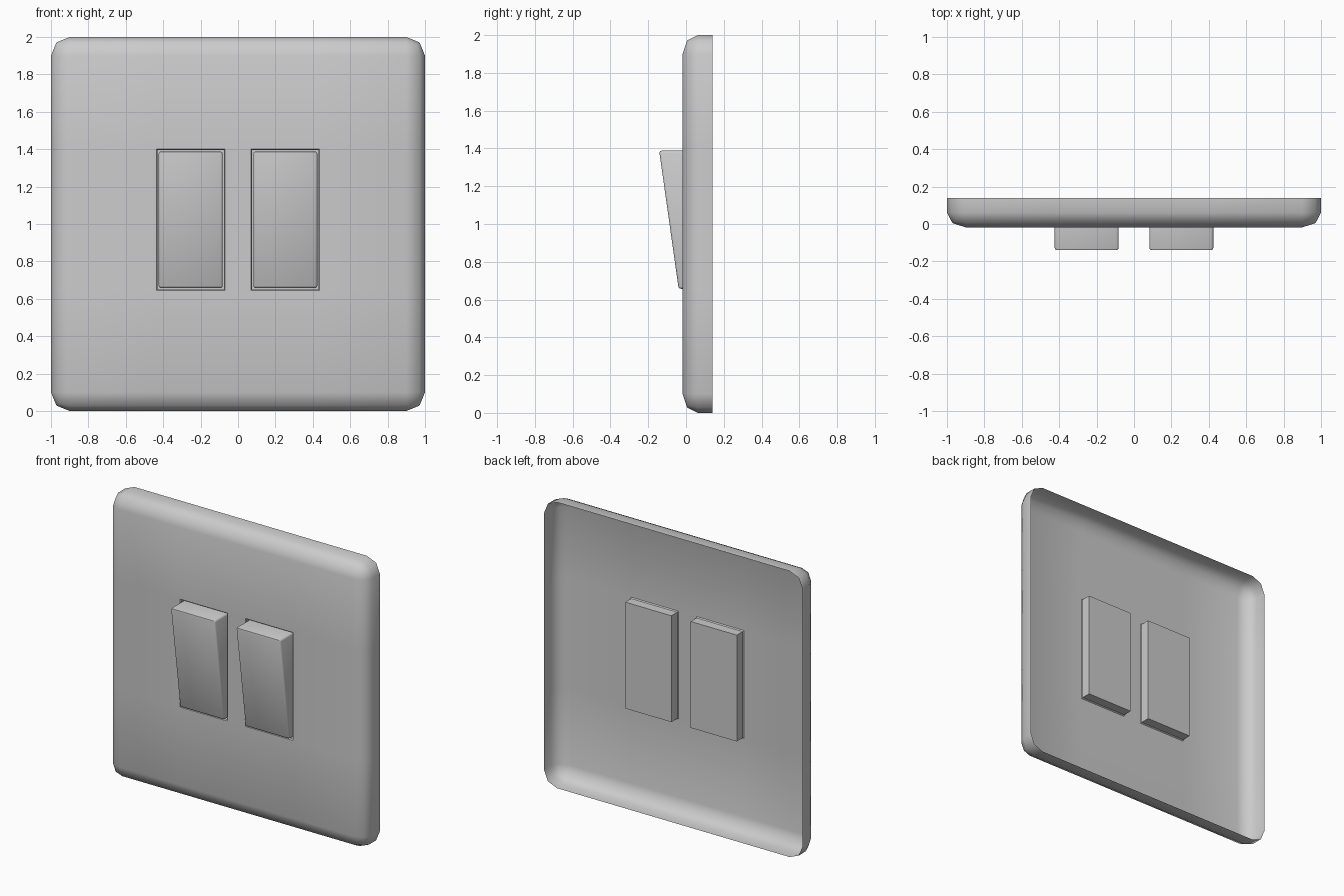
import bpy, bmesh
from mathutils import Vector

if "Cube" in bpy.data.objects:
    bpy.data.objects.remove(bpy.data.objects["Cube"])

CX = 0.253            # switch centre, left and right of the middle
FLOOR_Y = 0.055       # back of the recesses
FRONT_Y = -0.018      # front face of the plate


def finish(bm, name, angle):
    me = bpy.data.meshes.new(name)
    bm.to_mesh(me)
    bm.free()
    ob = bpy.data.objects.new(name, me)
    bpy.context.collection.objects.link(ob)
    bpy.ops.object.select_all(action='DESELECT')
    ob.select_set(True)
    bpy.context.view_layer.objects.active = ob
    bpy.ops.object.shade_smooth_by_angle(angle=angle)
    return ob


def open_back_prism(profile, x0, x1, radius, segments):
    """Extrude a (y, z) profile along x; the last profile edge is left open."""
    bm = bmesh.new()
    a = [bm.verts.new((x0, y, z)) for y, z in profile]
    b = [bm.verts.new((x1, y, z)) for y, z in profile]
    bm.faces.new(a)
    bm.faces.new(b[::-1])
    for i in range(len(profile) - 1):
        bm.faces.new((a[i], b[i], b[i + 1], a[i + 1]))
    bmesh.ops.recalc_face_normals(bm, faces=bm.faces)
    # make sure the front looks towards -y
    front = min(bm.faces, key=lambda f: f.calc_center_median().y)
    if front.normal.y > 0:
        bmesh.ops.reverse_faces(bm, faces=bm.faces)
    bmesh.ops.bevel(bm, geom=[e for e in bm.edges if not e.is_boundary],
                    offset=radius, segments=segments, profile=0.5,
                    affect='EDGES', clamp_overlap=True)
    return bm


# Wall plate: rounded open shell, then flattened in depth
bm = open_back_prism([(0.2, 0), (0, 0), (0, 2), (0.2, 2)], -1, 1, 0.1, 2)
for v in bm.verts:
    v.co.y = FRONT_Y + v.co.y * (0.14 - FRONT_Y) / 0.2

# Cut lines that frame the two switch openings
cuts = [((s * CX + d, 0, 0), (1, 0, 0)) for s in (-1, 1) for d in (-0.184, 0.184)]
cuts += [((0, 0, z), (0, 0, 1)) for z in (0.645, 1.4)]
for co, no in cuts:
    bmesh.ops.bisect_plane(bm, geom=bm.verts[:] + bm.edges[:] + bm.faces[:],
                           plane_co=co, plane_no=no)

# Recesses: small chamfered lip, then pockets pushed back
bm.normal_update()
holes = [f for f in bm.faces
         if abs(abs(f.calc_center_median().x) - CX) < 0.01
         and abs(f.calc_center_median().z - 1.02) < 0.05]
for f in holes:
    for e in f.edges:
        e.smooth = False
bmesh.ops.inset_individual(bm, faces=holes, thickness=0.008, depth=-0.008)
pockets = bmesh.ops.extrude_discrete_faces(bm, faces=holes)['faces']
for f in pockets:
    for v in f.verts:
        v.co.y = FLOOR_Y
finish(bm, "wall_plate", 0.88)

# Rocker switches, tilted forward at the top
for side, name in ((-1, "left_rocker"), (1, "right_rocker")):
    profile = [(FLOOR_Y, 0.657), (-0.039, 0.657), (-0.142, 1.388), (FLOOR_Y, 1.388)]
    rocker = open_back_prism(profile, side * CX - 0.171, side * CX + 0.171, 0.012, 2)
    finish(rocker, name, 0.88)
